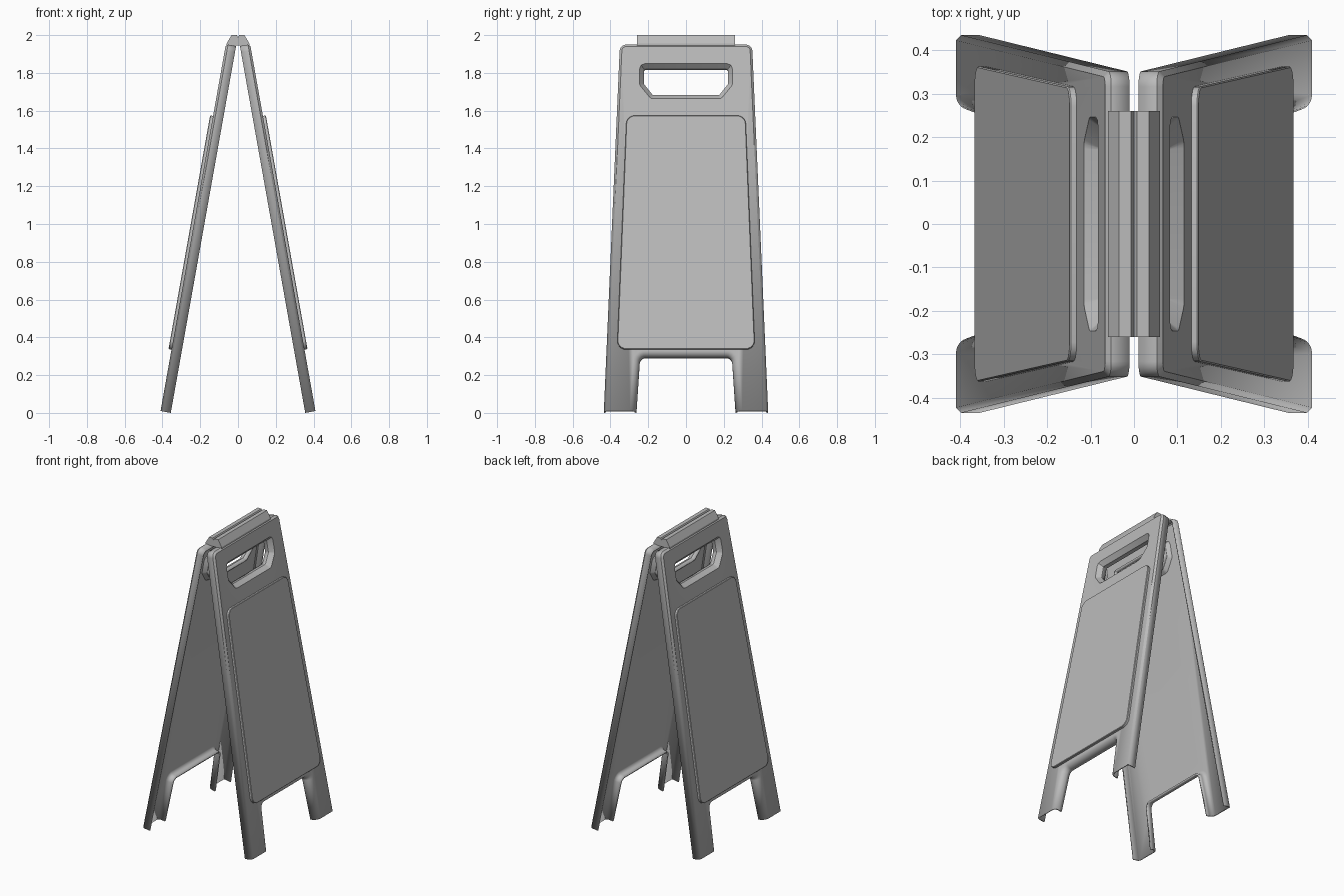
import bpy, bmesh, math
from mathutils import Vector

cube = bpy.data.objects.get("Cube")
if cube:
    bpy.data.objects.remove(cube)

grey = bpy.data.materials.new("light grey plastic")
grey.use_nodes = True
COLOUR = (0.5, 0.5, 0.5, 1)
grey.diffuse_color = COLOUR
grey.node_tree.nodes["Principled BSDF"].inputs["Base Color"].default_value = COLOUR

TILT = math.atan(0.178)
DEPTH = 0.055


def up(z):
    """Distance along the sloping face for a height z."""
    return (z - 0.01) / math.cos(TILT)


def place(p, w):
    """Panel coordinates (across, along, outwards) to the sloping panel."""
    s, c = math.sin(TILT), math.cos(TILT)
    return (0.41 - p.y * s + w * c, p.x, 0.01 + p.y * c + w * s)


def path(points, radius, closed=False, steps=5):
    """Polyline through (across, height) points with rounded corners."""
    pts = [Vector((y, up(z))) for y, z in points]
    out, n = [], len(pts)
    for i, p in enumerate(pts):
        if not closed and i in (0, n - 1):
            out.append(p)
            continue
        a = (pts[i - 1] - p).normalized()
        b = (pts[(i + 1) % n] - p).normalized()
        cut = radius / math.tan(a.angle(b) / 2)
        p0, p1 = p + a * cut, p + b * cut
        mid = p + (a + b).normalized() * radius / math.sin(a.angle(b) / 2)
        for k in range(steps + 1):
            d = (p0 - mid).lerp(p1 - mid, k / steps).normalized()
            out.append(mid + d * radius)
    return out


def inset(pts, d, closed=False):
    """Shift a path to its left by d; open ends stay on the floor line."""
    out, n = [], len(pts)
    for i, p in enumerate(pts):
        first, last = not closed and i == 0, not closed and i == n - 1
        a = None if first else (p - pts[i - 1]).normalized()
        b = None if last else (pts[(i + 1) % n] - p).normalized()
        a, b = a or b, b or a
        na, nb = Vector((-a.y, a.x)), Vector((-b.y, b.x))
        m = (na + nb).normalized()
        q = p + m * d / m.dot(na)
        if first or last:
            q.y = p.y
        out.append(q)
    return out


def loft(bm, pts, profile, closed=False):
    """Sweep (inset, outwards) profile along the path; return its first ring."""
    rings = [[bm.verts.new(place(p, w)) for p in inset(pts, d, closed)]
             for d, w in profile]
    n = len(pts)
    for r0, r1 in zip(rings, rings[1:]):
        for i in range(n if closed else n - 1):
            j = (i + 1) % n
            bm.faces.new((r0[i], r0[j], r1[j], r1[i]))
    return rings[0]


def ring_edges(bm, ring, closed):
    pairs = list(zip(ring, ring[1:])) + ([(ring[-1], ring[0])] if closed else [])
    return [bm.edges.get(p) or bm.edges.new(p) for p in pairs]


def finish(bm, name):
    mesh = bpy.data.meshes.new(name)
    bm.to_mesh(mesh)
    bm.free()
    mesh.materials.append(grey)
    obj = bpy.data.objects.new(name, mesh)
    bpy.context.collection.objects.link(obj)
    bpy.ops.object.select_all(action='DESELECT')
    obj.select_set(True)
    bpy.context.view_layer.objects.active = obj
    bpy.ops.object.shade_smooth_by_angle(angle=math.radians(30))
    return obj


def make_panel():
    """Hollow board with legs, handle hole and a turned-in rim."""
    bm = bmesh.new()
    rim = path([(0.435, 0.01), (0.35, 1.952), (-0.35, 1.952), (-0.435, 0.01)], 0.035)
    arch = path([(-0.262, 0.01), (-0.243, 0.298), (0.243, 0.298), (0.262, 0.01)], 0.03)
    hole = path([(-0.222, 1.825), (0.222, 1.825), (0.222, 1.745),
                 (0.175, 1.687), (-0.175, 1.687), (-0.222, 1.745)], 0.008, True, 2)
    r = 0.035
    fillet = [(r - r * math.sin(t), r * math.cos(t) - r)
              for t in (k * math.pi / 12 for k in range(7))]
    outer = loft(bm, rim, [(0.012, 0), (0, -0.012), (0, -DEPTH)])
    inner = loft(bm, arch, fillet + [(0, -DEPTH)])
    grip = loft(bm, hole, [(0.024, 0), (0, -0.03), (0, -DEPTH)], True)
    # front sheet between the rim, the arch and the handle hole
    edges = ring_edges(bm, outer + inner, True) + ring_edges(bm, grip, True)
    fill = bmesh.ops.triangle_fill(bm, edges=edges, use_beauty=True)
    sheet = [f for f in fill["geom"] if isinstance(f, bmesh.types.BMFace)]
    bmesh.ops.recalc_face_normals(bm, faces=bm.faces)
    if sheet[0].normal.x < 0:
        bmesh.ops.reverse_faces(bm, faces=bm.faces)
    bmesh.ops.dissolve_limit(bm, angle_limit=0.01, verts=[], edges=list(
        {e for f in sheet for e in f.edges if all(g in sheet for g in e.link_faces)}))
    obj = finish(bm, "left_panel")
    mod = obj.modifiers.new("wall", 'SOLIDIFY')
    mod.thickness = 0.01
    mod.offset = -1
    return obj


def make_plate():
    """Raised sign plate on the outside of the board."""
    bm = bmesh.new()
    edge = path([(0.365, 0.335), (0.315, 1.572), (-0.315, 1.572), (-0.365, 0.335)],
                0.045, True)
    back = loft(bm, edge, [(0, -0.004), (0, 0.013), (0.003, 0.016)], True)
    bm.faces.new(back)
    bmesh.ops.holes_fill(bm, edges=[e for e in bm.edges if e.is_boundary])
    bmesh.ops.recalc_face_normals(bm, faces=bm.faces)
    return finish(bm, "left_sign_plate")


# both boards: build one side, turn a copy round for the other
for part in (make_panel(), make_plate()):
    twin = part.copy()
    twin.name = part.name.replace("left", "right")
    twin.rotation_euler.z = math.pi
    bpy.context.collection.objects.link(twin)

# hinge cap joining the two boards
half = [(0.06, 1.945), (0.06, 1.956), (0.034, 2.0), (0.007, 2.0)]
profile = half + [(0, 1.988)] + [(-x, z) for x, z in reversed(half)]
bm = bmesh.new()
face = bm.faces.new([bm.verts.new((x, -0.26, z)) for x, z in profile])
ext = bmesh.ops.extrude_face_region(bm, geom=[face], use_keep_orig=True)
bmesh.ops.translate(bm, vec=(0, 0.52, 0),
                    verts=[v for v in ext["geom"] if isinstance(v, bmesh.types.BMVert)])
bmesh.ops.recalc_face_normals(bm, faces=bm.faces)
finish(bm, "hinge_cap")
